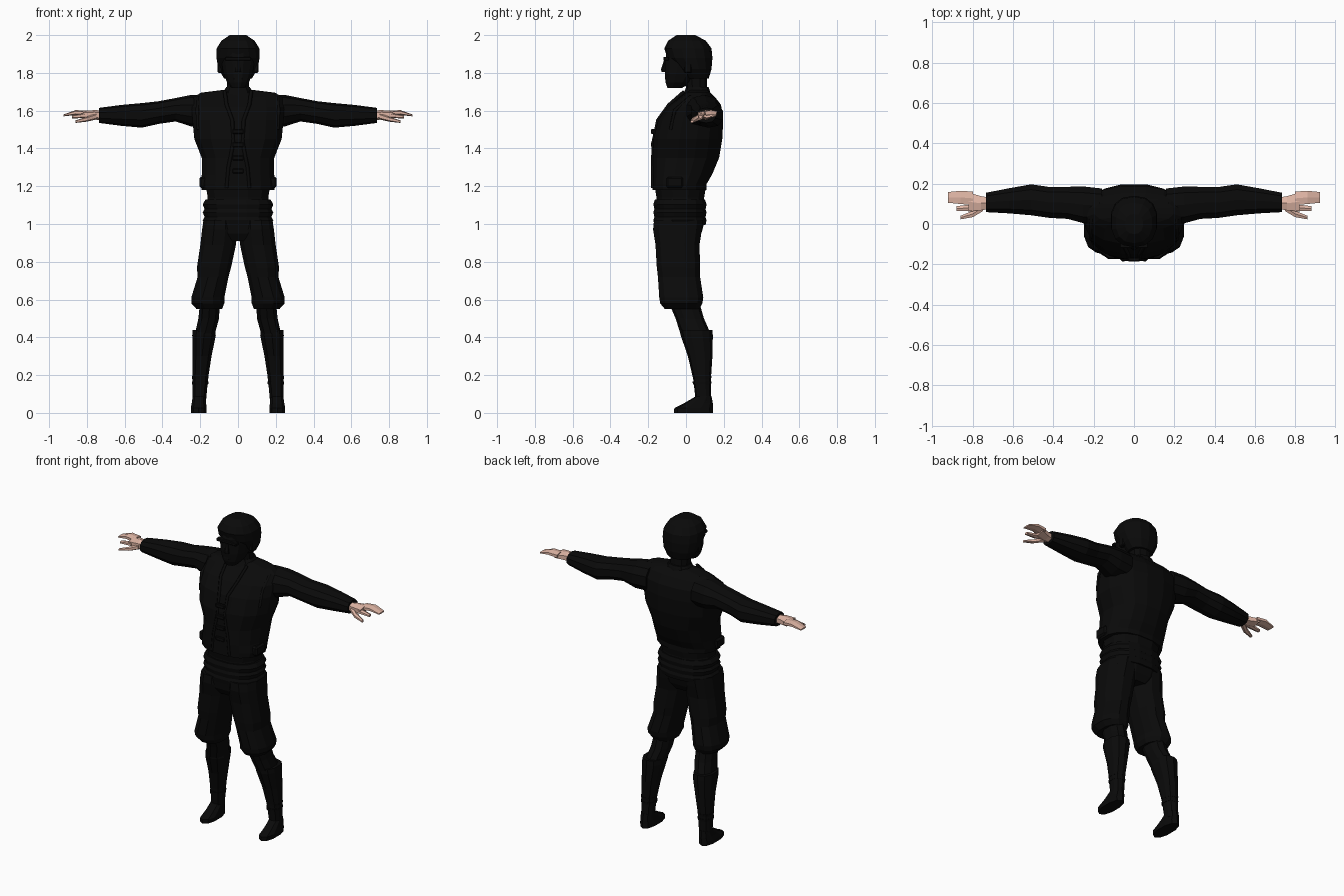
import bpy
import bmesh
import math
from mathutils import Vector

CM = 0.01  # all measurements below are in hundredths of a unit

if "Cube" in bpy.data.objects:
    bpy.data.objects.remove(bpy.data.objects["Cube"], do_unlink=True)


def make_material(name, color):
    material = bpy.data.materials.new(name)
    material.diffuse_color = color
    material.use_nodes = True
    for node in material.node_tree.nodes:
        if node.type == "BSDF_PRINCIPLED":
            node.inputs["Base Color"].default_value = color
    return material


black_cloth = make_material("black cloth", (.003, .003, .003, 1))
skin = make_material("skin", (.75, .47, .38, 1))


def finish(name, mesh, material, mirrored):
    obj = bpy.data.objects.new(name, mesh)
    bpy.context.collection.objects.link(obj)
    mesh.materials.append(material)
    if mirrored:
        obj.modifiers.new("Mirror", "MIRROR").use_axis = (True, False, False)
    return obj


def loft(name, rings, sides=12, axis="z", power=.85, mirrored=False, material=black_cloth):
    """Skin a row of rounded rings: (position, centre a, centre b, radius a, radius b)."""
    bm = bmesh.new()
    loops = []
    for position, center_a, center_b, radius_a, radius_b in rings:
        loop = []
        for i in range(sides):
            angle = math.tau * (i + .5) / sides
            c, s = math.cos(angle), math.sin(angle)
            a = center_a + radius_a * math.copysign(abs(c) ** power, c)
            b = center_b + radius_b * math.copysign(abs(s) ** power, s)
            point = (a, b, position) if axis == "z" else (position, a, b)
            loop.append(bm.verts.new(Vector(point) * CM))
        loops.append(loop)
    for lower, upper in zip(loops, loops[1:]):
        for i in range(sides):
            j = (i + 1) % sides
            bm.faces.new((lower[i], lower[j], upper[j], upper[i]))
    bm.faces.new(loops[0][::-1])
    bm.faces.new(loops[-1])
    bmesh.ops.recalc_face_normals(bm, faces=bm.faces)
    mesh = bpy.data.meshes.new(name)
    bm.to_mesh(mesh)
    bm.free()
    return finish(name, mesh, material, mirrored)


def block(name, center, size, mirrored=False, material=black_cloth):
    """A box with softly cut edges."""
    bm = bmesh.new()
    bmesh.ops.create_cube(bm, size=1)
    for vert in bm.verts:
        vert.co = (Vector(center) + vert.co * Vector(size)) * CM
    bmesh.ops.bevel(bm, geom=bm.edges[:], offset=min(size) * CM * .2, segments=1, affect="EDGES")
    mesh = bpy.data.meshes.new(name)
    bm.to_mesh(mesh)
    bm.free()
    return finish(name, mesh, material, mirrored)


def piping(name, points, thickness):
    """A thin sewn edge that follows a path, on both sides."""
    curve = bpy.data.curves.new(name, "CURVE")
    curve.dimensions = "3D"
    curve.bevel_depth = thickness * CM
    curve.bevel_resolution = 0
    curve.use_fill_caps = True
    spline = curve.splines.new("POLY")
    spline.points.add(len(points) - 1)
    for target, point in zip(spline.points, points):
        target.co = (*(Vector(point) * CM), 1)
    return finish(name, curve, black_cloth, True)


# Head, face and hair
loft("head", [(172, 0, -6, 3.5, 4), (175, 0, -4, 6, 7), (180, 0, -2, 8, 9.5),
              (186, 0, 0, 9, 11.5), (194, 0, 0, 9, 10)])
loft("neck", [(166, 0, 6, 7, 6), (172, 0, 5.5, 6, 5.5), (179, 0, 5, 6, 6)], sides=10)
loft("hair", [(177, 0, 6, 7.5, 6), (182, 0, 4.5, 10.5, 9), (188, 0, 2, 11.7, 12),
              (193, 0, 1, 11.5, 12.5), (197, 0, .5, 9, 10), (200, 0, 0, 4.5, 5)], sides=14)
loft("nose", [(180.5, 0, -11, 2, 2), (182, 0, -11, 1.7, 2.2), (187, 0, -10.5, 1, 1)], sides=6)
block("brow", (0, -10.5, 187.5), (14, 3, 2))
block("mouth", (0, -10, 177), (5, 2, 1.4))
block("ear", (9.5, 1, 183), (2.5, 4, 6), mirrored=True)

# Vest with collar, edges, pockets and clasps
loft("vest", [(118, 0, -3.5, 19.5, 14.5), (121, 0, -3.5, 20, 14.5), (126, 0, -2, 19.5, 16),
              (135, 0, 0, 19.5, 17.8), (145, 0, 1, 23.5, 18.5), (155, 0, 2.5, 24.5, 17.5),
              (162, 0, 4.5, 25, 14.5), (167, 0, 6, 24, 9.5), (169.5, 0, 6.5, 20, 6.5),
              (171, 0, 6.5, 8, 5)], sides=16)
loft("collar", [(167, 0, 5.5, 9, 8), (171, 0, 6, 7.5, 6.5), (172.5, 0, 6, 6.5, 6)], sides=10)
piping("vest_front_edge", [(6, -17.5, 119), (5, -17.5, 130), (2.5, -17.3, 143),
                           (3, -14.8, 155), (6, -9, 163), (7, -1, 170)], 1)
piping("vest_armhole_edge", [(21, -8, 150), (21.5, -6, 160), (21, 2, 167),
                             (21, 10, 167.5), (21, 16, 160)], 1)
block("hem_pocket", (18, -6, 122), (5, 9, 6), mirrored=True)
for height in (128, 135, 142, 149):
    block("vest_clasp", (0, -17.6, height), (6, 2, 2.5))

# Shirt at the waist and a sash of overlapping wraps
loft("shirt_waist", [(108, 0, -3, 17.5, 13), (114, 0, -3, 16.5, 13), (120, 0, -3, 17.5, 14)])
for wrap in range(3):
    base = 99.5 + wrap * 4.2
    loft("sash_wrap", [(base, 0, -3.2, 18, 13.8), (base + 2.5, 0, -3.2, 19, 14.3),
                       (base + 5, 0, -3.2, 17.5, 13.5)], sides=16)
loft("hips", [(91, 0, -4, 10, 10), (95, 0, -4, 17, 12.5), (102, 0, -3.5, 18.5, 14)])

# Baggy breeches and lower legs
loft("breeches", [(102, 9.5, -4, 9, 13.3), (97, 9.7, -4.5, 9.6, 13.3), (89, 10.5, -4.5, 9.7, 12),
                  (77, 12.7, -4, 9.3, 11.8), (72, 13.2, -3.7, 8.4, 11.5), (61, 16, -2.5, 9, 12),
                  (58, 16, -2.5, 9, 11.5), (55, 15.2, -2, 7, 9.5)], mirrored=True)
loft("stocking", [(57, 15, -.5, 5.5, 8), (50, 15.5, 2, 5.7, 7.5), (42, 17.5, 5, 5.5, 8)],
     sides=10, mirrored=True)
loft("boot_shaft", [(44, 18, 5.5, 6.3, 8.5), (41, 18, 5.7, 6.5, 8.5), (30, 19, 7.5, 5.2, 6.5),
                    (18, 20, 8.5, 4.3, 4.7), (5, 20.5, 9.3, 3.6, 4)], sides=10, mirrored=True)
for height in (15, 18):
    loft("ankle_strap", [(height, 20, 8.5, 4.4, 4.8), (height + 1.5, 20, 8.5, 4.6, 5)],
         sides=10, mirrored=True)
loft("boot_foot", [(0, 20.8, 4, 4.2, 10.3), (2.5, 20.8, 4, 4.4, 10.2), (5, 20.7, 6.5, 4, 7.7),
                   (9, 20.6, 9.5, 3.5, 4)], sides=10, mirrored=True)

# Sleeved arms
loft("sleeve", [(16, 9, 160, 9, 8.5), (25, 9.5, 160, 9.5, 8.3), (33, 10.5, 160.5, 8.3, 6.2),
                (42, 10.7, 159, 8, 6), (51, 12, 157.5, 8, 6.5), (62, 11.5, 157.5, 6.5, 5.5),
                (73.5, 10.7, 157.5, 5, 4)], sides=10, axis="x", mirrored=True)


# Hands: a palm, joined back fingers, two loose front fingers and a thumb
def hand_part(name, rings):
    loft(name, rings, sides=6, axis="x", mirrored=True, material=skin)


hand_part("palm", [(72, 10.3, 157.5, 3.2, 2.6), (76, 10.3, 157.8, 4, 2.5),
                   (82, 11, 158, 5.2, 1.8)])
hand_part("back_fingers", [(80, 12.7, 158.5, 3.8, 1.5), (86, 13.2, 159, 3.7, 1.3),
                           (92.3, 13.2, 157.5, 3, .5)])
hand_part("front_finger", [(80, 8, 157.5, 2, 1.4), (88, 7.7, 156.7, 1.3, .8)])
hand_part("thumb", [(75, 8.3, 157, 2.2, 1.7), (80, 5, 155.5, 1.8, 1.3),
                    (86, 3.2, 154.2, 1, .7)])
